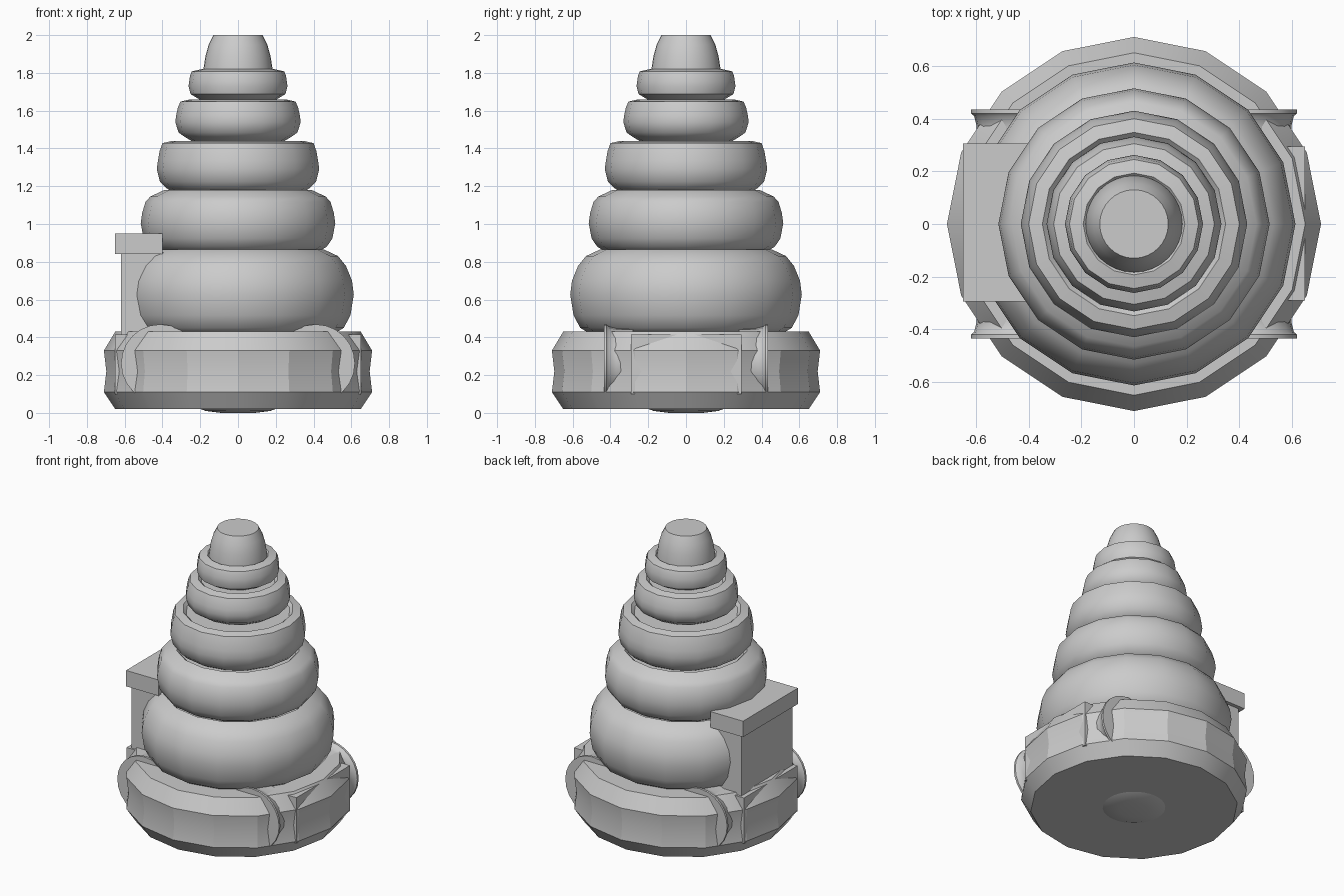
import bpy, math
from mathutils import Matrix

if "Cube" in bpy.data.objects:
    bpy.data.objects.remove(bpy.data.objects["Cube"])


def finish(ob, angle=40):
    bpy.ops.object.select_all(action='DESELECT')
    ob.select_set(True)
    bpy.context.view_layer.objects.active = ob
    bpy.ops.object.shade_smooth_by_angle(angle=math.radians(angle))


def lathe(name, profile, sides=16, matrix=None, angle=40):
    """Closed solid of revolution from (radius, height) points."""
    n = len(profile)
    verts = [(r * math.cos(2 * math.pi * i / sides), r * math.sin(2 * math.pi * i / sides), z)
             for r, z in profile for i in range(sides)]
    faces = [(k * sides + i, k * sides + (i + 1) % sides,
              (k + 1) * sides + (i + 1) % sides, (k + 1) * sides + i)
             for k in range(n - 1) for i in range(sides)]
    faces.append(tuple(reversed(range(sides))))
    faces.append(tuple(range((n - 1) * sides, n * sides)))
    mesh = bpy.data.meshes.new(name)
    mesh.from_pydata(verts, [], faces)
    if matrix is not None:
        mesh.transform(matrix)
    ob = bpy.data.objects.new(name, mesh)
    bpy.context.collection.objects.link(ob)
    finish(ob, angle)
    return ob


def box(name, lo, hi):
    bpy.ops.mesh.primitive_cube_add(size=1, location=[(a + b) / 2 for a, b in zip(lo, hi)])
    ob = bpy.context.object
    ob.name = name
    ob.scale = [b - a for a, b in zip(lo, hi)]
    return ob


# Faceted base with bevelled rims and the shallow foot beneath it
lathe("base", [(0.65, 0.02), (0.71, 0.11), (0.697, 0.22), (0.71, 0.33), (0.65, 0.43)], angle=20)
lathe("foot", [(0.09, 0.0), (0.17, 0.01), (0.21, 0.025)], sides=32)

# Stacked bulging rings: bottom z, top z, bottom radius, widest radius, top radius
rings = [(0.43, 0.865, 0.56, 0.613, 0.53),
         (0.86, 1.18, 0.47, 0.515, 0.465),
         (1.17, 1.44, 0.38, 0.43, 0.40),
         (1.44, 1.66, 0.28, 0.332, 0.305),
         (1.655, 1.82, 0.23, 0.262, 0.245)]
for i, (z0, z1, rb, rm, rt) in enumerate(rings):
    h = z1 - z0
    lip = 0.035 if i < 2 else 0.012
    lathe(f"ring_{i + 1}", [
        (rb - 0.05, z0 - 0.01), (rb, z0 + 0.02), ((rb + 2 * rm) / 3, z0 + 0.2 * h),
        (rm, z0 + 0.45 * h), (rm * 0.985, z0 + 0.62 * h), ((rm + rt) / 2, z0 + 0.8 * h),
        (rt, z1 - lip), (rt - 0.04 - lip, z1), (rt - 0.06 - lip, z1 - 0.02)])

# Tapered cap at the peak
lathe("peak", [(0.185, 1.78), (0.183, 1.82), (0.172, 1.89), (0.155, 1.95), (0.13, 2.0)], sides=32)

# Rounded flanges and flat panels on both flanks of the base
flange = [(0.185, 0.28), (0.185, 0.37), (0.195, 0.41), (0.207, 0.42), (0.207, 0.435)]
for sx, side in ((-1, "left"), (1, "right")):
    for turn, end in ((math.pi / 2, "front"), (-math.pi / 2, "back")):
        m = Matrix.Translation((sx * 0.412, 0, 0.262)) @ Matrix.Rotation(turn, 4, 'X')
        lathe(f"{side}_{end}_flange", flange, 24, m)
    xs = sorted((sx * 0.40, sx * 0.65))
    box(f"{side}_panel", (xs[0], -0.29, 0.10), (xs[1], 0.295, 0.415))

# Chimney-like block on the left with its overhanging slab
box("side_block", (-0.62, -0.28, 0.35), (-0.38, 0.28, 0.85))
box("side_block_cap", (-0.65, -0.295, 0.84), (-0.40, 0.305, 0.95))
